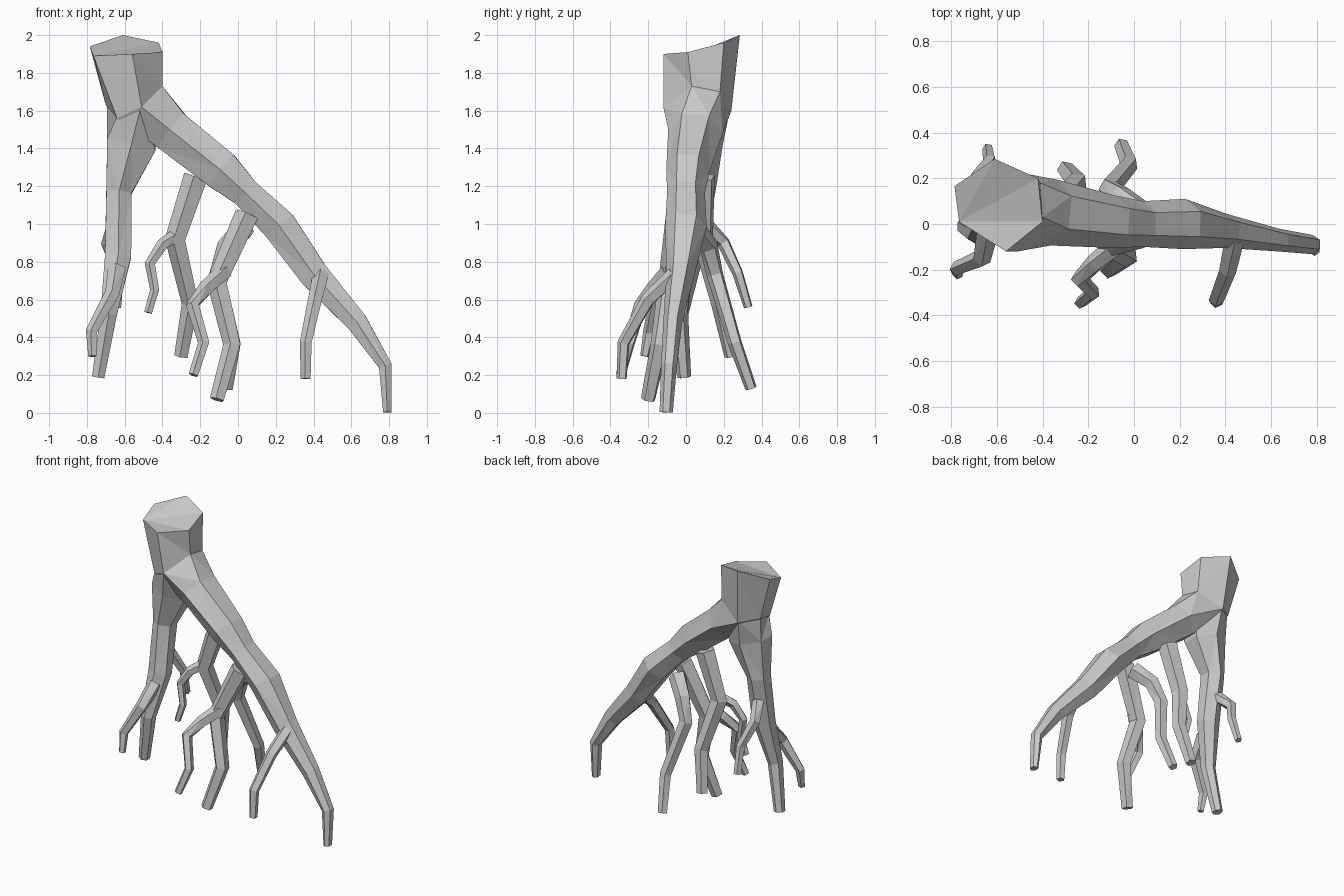
import bpy, bmesh, math
from mathutils import Vector

if "Cube" in bpy.data.objects:
    bpy.data.objects.remove(bpy.data.objects["Cube"])


def rings_along(path, sides, start=-30):
    """Oval rings along a path of (x, y, z, half width in y, half width across)."""
    pts = [Vector(p[:3]) for p in path]
    rings = []
    for i, p in enumerate(path):
        t = (pts[min(i + 1, len(pts) - 1)] - pts[max(i - 1, 0)]).normalized()
        u = Vector((0, 1, 0))
        u = (u - t * t.dot(u)).normalized()
        v = t.cross(u)
        ring = []
        for k in range(sides):
            a = math.radians(start + 360 * k / sides)
            ring.append(pts[i] + v * math.cos(a) * p[4] + u * math.sin(a) * p[3])
        rings.append(ring)
    return rings


def skin(name, rings):
    """Join rings into a closed, flat-shaded tube."""
    bm = bmesh.new()
    loops = [[bm.verts.new(c) for c in r] for r in rings]
    n = len(loops[0])
    for a, b in zip(loops, loops[1:]):
        for k in range(n):
            bm.faces.new((a[k], a[(k + 1) % n], b[(k + 1) % n], b[k]))
    bm.faces.new(loops[0])
    bm.faces.new(loops[-1])
    bmesh.ops.triangulate(bm, faces=bm.faces[:])
    bmesh.ops.recalc_face_normals(bm, faces=bm.faces)
    mesh = bpy.data.meshes.new(name)
    bm.to_mesh(mesh)
    bm.free()
    ob = bpy.data.objects.new(name, mesh)
    bpy.context.collection.objects.link(ob)
    return ob


# Trunk stump: slanted cut top and the ring where the roots fork
cut_top = [Vector(c) for c in ((-.40, .01, 1.91), (-.42, .20, 1.96), (-.61, .285, 2.0),
                               (-.785, .165, 1.94), (-.765, .01, 1.89), (-.56, -.12, 1.90))]
fork = [Vector(c) for c in ((-.40, .03, 1.73), (-.41, .18, 1.70), (-.58, .24, 1.60),
                            (-.70, .15, 1.63), (-.64, -.04, 1.56), (-.51, -.12, 1.62))]

# Long diagonal root continuing out of the trunk
long_root = [(-.35, .05, 1.49, .145, .13), (-.09, .01, 1.285, .115, .122),
             (.04, 0, 1.165, .10, .09), (.22, 0, .99, .11, .105),
             (.40, -.03, .735, .075, .09), (.63, -.07, .48, .05, .065),
             (.78, -.09, .25, .042, .04), (.79, -.105, .003, .035, .025)]
trunk = skin("trunk_and_main_roots", [cut_top, fork] + rings_along(long_root, 6))

# Steep root dropping straight below the trunk, merged into it with a broad web
centre = sum(fork, Vector()) / 6
steep_top = [centre + (c - centre) * .97 + Vector((0, 0, .015)) for c in fork]
steep = skin("steep_root", [steep_top] + rings_along([
    (-.565, .07, 1.42, .125, .152), (-.63, .07, 1.17, .085, .078),
    (-.635, .02, .83, .07, .08), (-.685, -.04, .52, .052, .05),
    (-.74, -.01, .19, .037, .038)], 6))
mod = trunk.modifiers.new("merge", 'BOOLEAN')
mod.operation = 'UNION'
mod.solver = 'EXACT'
mod.object = steep
bpy.context.view_layer.objects.active = trunk
bpy.ops.object.modifier_apply(modifier="merge")
bpy.data.objects.remove(steep)

# Thin hanging roots: (points, start radius, end radius)
side_roots = {
    "inner_root": ([(-.22, .09, 1.25), (-.33, .09, .92), (-.25, .18, .58), (-.30, .24, .30)], .068, .038),
    "inner_root_twig": ([(-.34, .07, .93), (-.40, .03, .89), (-.465, .01, .79),
                         (-.44, 0, .65), (-.475, -.01, .53)], .037, .022),
    "middle_front_root": ([(.05, -.04, 1.05), (-.11, -.09, .69), (-.03, -.14, .36), (-.11, -.2, .07)], .067, .04),
    "middle_front_twig": ([(-.07, -.09, .75), (-.17, -.17, .66), (-.24, -.24, .57),
                           (-.18, -.30, .37), (-.235, -.345, .2)], .047, .027),
    "middle_back_root": ([(.04, .04, .98), (-.06, .12, .88), (-.11, .155, .73),
                          (-.02, .26, .37), (-.055, .345, .13)], .06, .032),
    "outer_front_root": ([(.44, -.06, .73), (.41, -.2, .60), (.36, -.33, .37), (.36, -.34, .18)], .045, .028),
    "steep_root_front_twig": ([(-.64, -.03, .76), (-.665, -.15, .63), (-.775, -.195, .43), (-.77, -.22, .3)], .05, .023),
    "steep_root_back_twig": ([(-.65, .10, 1.0), (-.69, .2, .90), (-.63, .275, .74), (-.64, .33, .56)], .042, .024),
}
for name, (pts, r0, r1) in side_roots.items():
    last = len(pts) - 1
    path = []
    for i, p in enumerate(pts):
        r = r0 + (r1 - r0) * i / last
        path.append((*p, r, r))
    skin(name, rings_along(path, 5))
